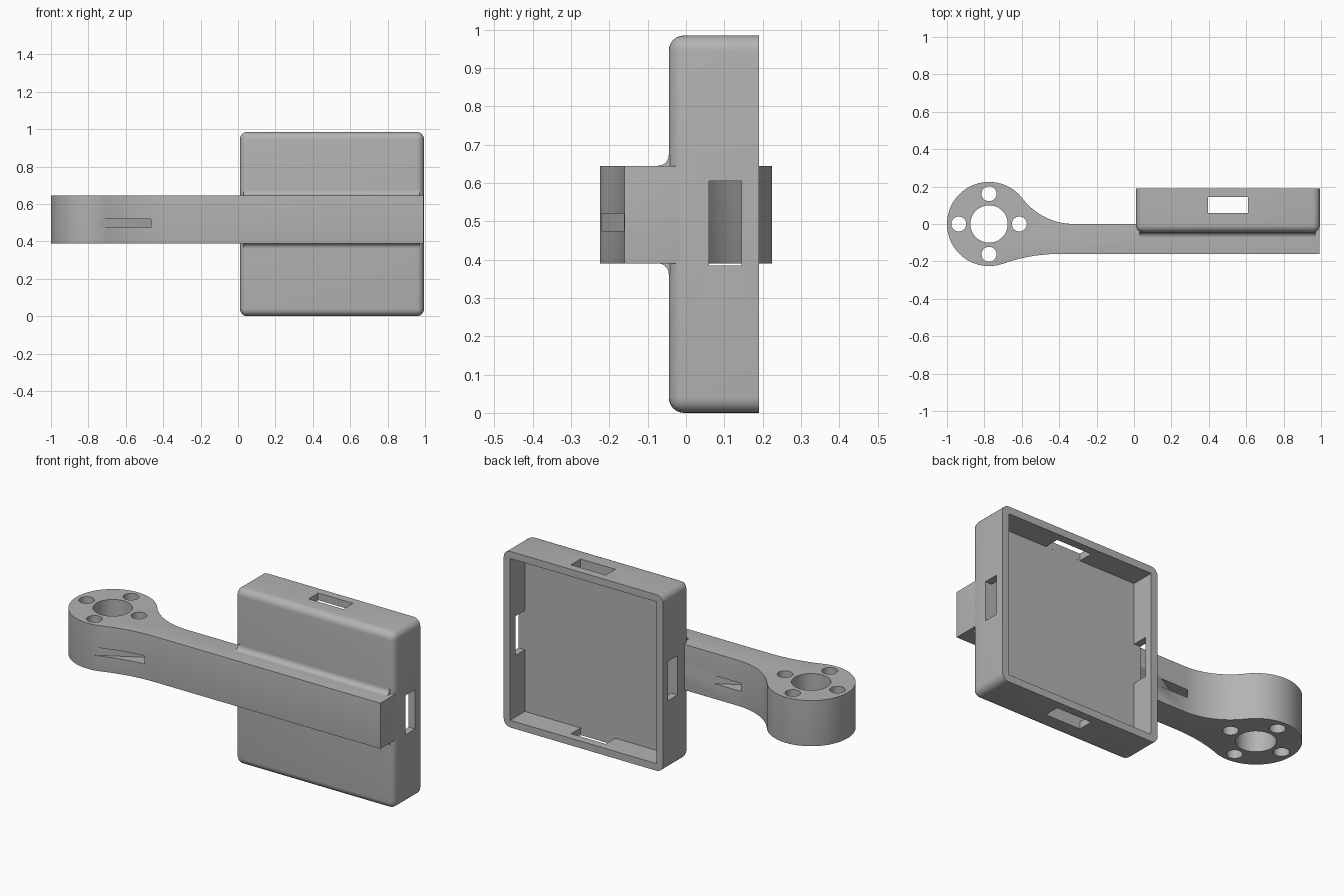
import bpy, bmesh, math
from mathutils import Vector

cube = bpy.data.objects.get("Cube")
if cube:
    bpy.data.objects.remove(cube, do_unlink=True)

grey = bpy.data.materials.new("matte grey")
grey.use_nodes = True
colour = (0.45, 0.45, 0.45, 1)
grey.diffuse_color = colour
grey.node_tree.nodes["Principled BSDF"].inputs["Base Color"].default_value = colour

ARM_LOW, ARM_HIGH = 0.39, 0.645
HUB_X, HUB_R = -0.775, 0.225


def finish(name, bm):
    bmesh.ops.recalc_face_normals(bm, faces=bm.faces)
    mesh = bpy.data.meshes.new(name)
    bm.to_mesh(mesh)
    bm.free()
    mesh.materials.append(grey)
    ob = bpy.data.objects.new(name, mesh)
    bpy.context.collection.objects.link(ob)
    return ob


def prism(points, low, high):
    """Closed xy outline extruded in z."""
    bm = bmesh.new()
    face = bm.faces.new([bm.verts.new((x, y, low)) for x, y in points])
    top = bmesh.ops.extrude_face_region(bm, geom=[face])["geom"]
    verts = [g for g in top if isinstance(g, bmesh.types.BMVert)]
    bmesh.ops.translate(bm, verts=verts, vec=(0, 0, high - low))
    bmesh.ops.recalc_face_normals(bm, faces=bm.faces)
    return bm


def block(x0, x1, y0, y1, z0, z1):
    return prism([(x0, y0), (x1, y0), (x1, y1), (x0, y1)], z0, z1)


def arc(cx, cy, r, start, end, n):
    """Points along an arc, angles in radians."""
    return [(cx + r * math.cos(start + (end - start) * i / n),
             cy + r * math.sin(start + (end - start) * i / n)) for i in range(n + 1)]


def round_edges(bm, edges, radius):
    bmesh.ops.bevel(bm, geom=edges, offset=radius, segments=6, profile=0.5,
                    affect='EDGES', clamp_overlap=True)


def cut(ob, cutters):
    for c in cutters:
        tool = finish("cutter", c)
        tool.hide_render = True
        mod = ob.modifiers.new("cut", 'BOOLEAN')
        mod.operation = 'DIFFERENCE'
        mod.solver = 'EXACT'
        mod.object = tool
        bpy.context.view_layer.objects.active = ob
        bpy.ops.object.modifier_apply(modifier=mod.name)
        bpy.data.objects.remove(tool, do_unlink=True)


def smooth(ob):
    bpy.ops.object.select_all(action='DESELECT')
    ob.select_set(True)
    bpy.context.view_layer.objects.active = ob
    bpy.ops.object.shade_smooth_by_angle(angle=math.radians(32))


# Open tray with rounded front and corners
bm = block(0.01, 0.995, -0.045, 0.19, 0, 0.985)
round_edges(bm, [e for e in bm.edges if min(v.co.y for v in e.verts) < 0], 0.04)
tray = finish("tray", bm)
cut(tray, [
    block(0.05, 0.955, 0.06, 0.3, 0.04, 0.945),         # cavity
    block(0.395, 0.61, 0.0601, 0.145, -0.1, 1.1),       # top and bottom slots
    block(-0.1, 1.1, 0.0602, 0.145, 0.385, 0.605),      # side slots
])
smooth(tray)

# Arm outline: hub circle blended by two tangent arcs into a straight bar
back_x, back_r = -0.32, 0.3475
front_x, front_r = -0.40, 0.89
front_y = -0.16 - front_r
back_angle = math.atan2(back_r, back_x - HUB_X)
front_angle = math.atan2(front_y, front_x - HUB_X)
hub = arc(HUB_X, 0, HUB_R, back_angle, front_angle + 2 * math.pi, 56)
front_blend = arc(front_x, front_y, front_r, front_angle + math.pi, math.pi / 2, 12)
back_blend = arc(back_x, back_r, back_r, -math.pi / 2, back_angle - math.pi, 14)
outline = hub + front_blend[1:] + [(0.993, -0.16), (0.993, 0)] + back_blend[:-1]
bm = prism(outline, ARM_LOW, ARM_HIGH)


def is_rounded(e):
    a, b = (v.co for v in e.verts)
    if abs(a.z - b.z) > 0.1:
        return a.x > 0.9
    on_hub = all(math.hypot(p.x - HUB_X, p.y) < HUB_R + 0.001 for p in (a, b))
    return a.z < 0.5 or not on_hub


round_edges(bm, [e for e in bm.edges if is_rounded(e)], 0.035)
arm = finish("arm", bm)

# Hub bore, four screw holes and the slanted strap slot
holes = [arc(HUB_X, 0, 0.1, 0, 2 * math.pi, 48)[:-1]]
for k in range(4):
    a = k * math.pi / 2
    holes.append(arc(HUB_X + 0.162 * math.cos(a), 0.162 * math.sin(a),
                     0.04, 0, 2 * math.pi, 28)[:-1])
slant = Vector((1, 0.56))
near_a, near_b = Vector((-0.73, -0.218)), Vector((-0.465, -0.163))
slot = [near_a - slant * 0.2, near_b - slant * 0.2,
        near_b + slant * 0.5, near_a + slant * 0.6]
cut(arm, [prism(h, 0.2, 0.8) for h in holes] + [prism(slot, 0.475, 0.52)])
smooth(arm)

# Concave fillets where the arm meets the tray
R = 0.028
for name, z, s in (("upper_fillet", ARM_HIGH, 1), ("lower_fillet", ARM_LOW, -1)):
    bm = bmesh.new()
    curve = arc(-0.045 - R, R, R, -math.pi / 2, 0, 8)
    section = curve + [(-0.02, R), (-0.02, -0.03), (-0.045 - R, -0.03)]
    face = bm.faces.new([bm.verts.new((0.03, y, z + s * h)) for y, h in section])
    geom = bmesh.ops.extrude_face_region(bm, geom=[face])["geom"]
    bmesh.ops.translate(bm, vec=(0.94, 0, 0),
                        verts=[g for g in geom if isinstance(g, bmesh.types.BMVert)])
    smooth(finish(name, bm))
